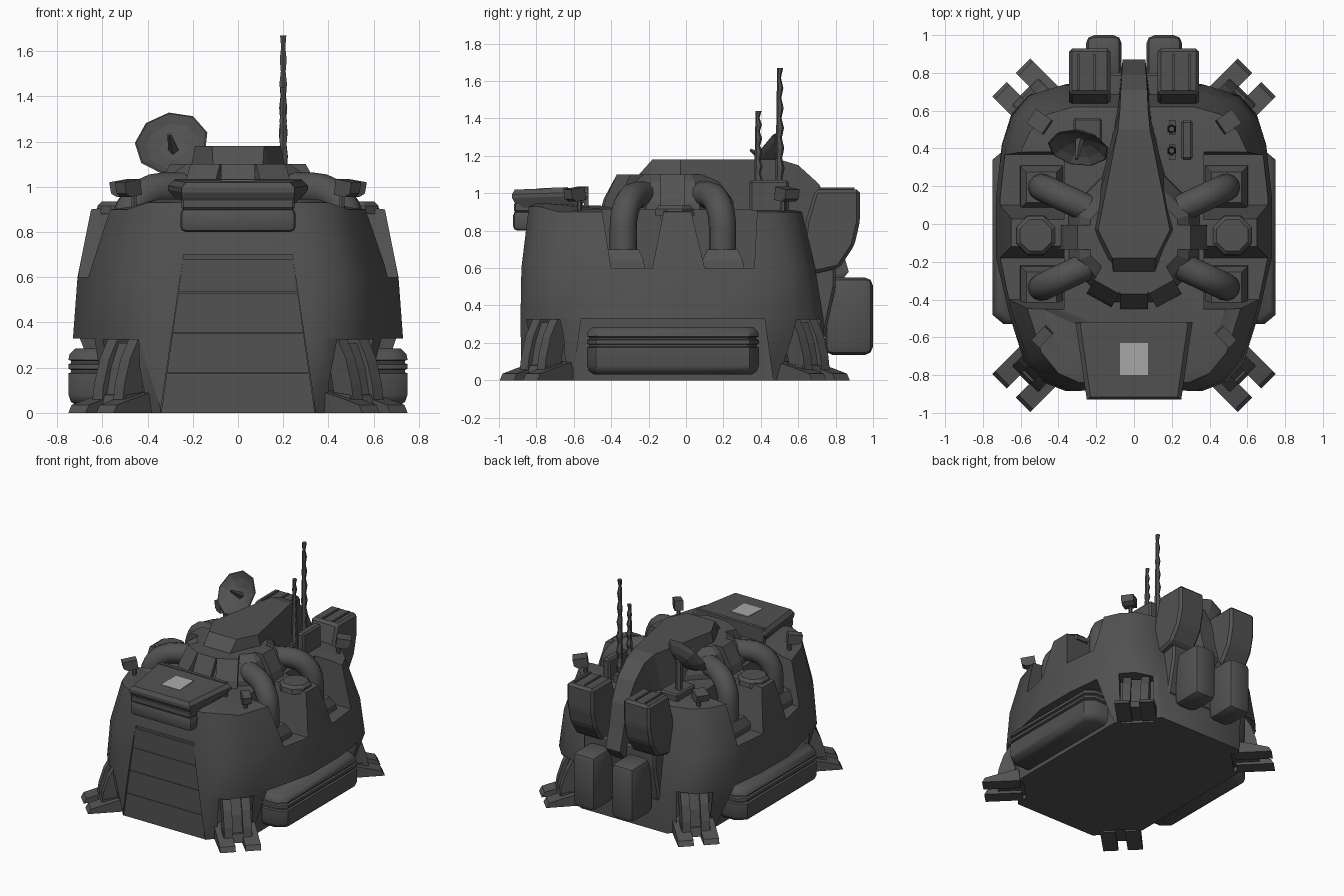
import bpy, bmesh, math
from mathutils import Vector

if "Cube" in bpy.data.objects:
    bpy.data.objects.remove(bpy.data.objects["Cube"])

def material(name, v):
    m = bpy.data.materials.new(name)
    m.diffuse_color = (v, v, v, 1)
    m.use_nodes = True
    m.node_tree.nodes["Principled BSDF"].inputs["Base Color"].default_value = m.diffuse_color
    return m
DARK, LIGHT = material("dark_grey", 0.085), material("light_panel", 0.4)

def loft(name, rings, mirror=False, bevel=0, seg=1, smooth=None, mat=DARK):
    """Skin a list of equal-length closed rings and cap both ends."""
    bm = bmesh.new()
    vs = [[bm.verts.new(p) for p in r] for r in rings]
    n = len(vs[0])
    for a, b in zip(vs, vs[1:]):
        for i in range(n):
            bm.faces.new((a[i], a[(i + 1) % n], b[(i + 1) % n], b[i]))
    bm.faces.new(vs[0]); bm.faces.new(vs[-1])
    bmesh.ops.recalc_face_normals(bm, faces=bm.faces)
    if bevel:
        bmesh.ops.bevel(bm, geom=bm.edges[:], offset=bevel, segments=seg, profile=0.5, affect='EDGES')
    me = bpy.data.meshes.new(name)
    bm.to_mesh(me); bm.free()
    me.materials.append(mat)
    ob = bpy.data.objects.new(name, me)
    bpy.context.collection.objects.link(ob)
    if mirror:
        ob.modifiers.new("mirror", 'MIRROR').use_mirror_merge = False
    if smooth:
        bpy.ops.object.select_all(action='DESELECT')
        ob.select_set(True)
        bpy.context.view_layer.objects.active = ob
        bpy.ops.object.shade_smooth_by_angle(angle=math.radians(smooth))
    return ob

def box(name, x0, x1, y0, y1, z0, z1, **k):
    return loft(name, [[(x0, y0, z), (x1, y0, z), (x1, y1, z), (x0, y1, z)] for z in (z0, z1)], **k)

def prism_x(name, prof, x0, x1, **k):          # (y, z) profile extruded along x
    return loft(name, [[(x, y, z) for y, z in prof] for x in (x0, x1)], **k)

def radial(name, prof, origin, ang, w0, hw, **k):  # (u, z) profile in a vertical plane at an angle
    d = Vector((math.cos(ang), math.sin(ang), 0)); s = Vector((-d.y, d.x, 0))
    o = Vector((*origin, 0))
    return loft(name, [[o + d * u + s * w + Vector((0, 0, z)) for u, z in prof]
                       for w in (w0 - hw, w0 + hw)], **k)

def circle(c, axis, r, n=8, turn=0.0):
    axis = Vector(axis).normalized()
    ref = Vector((0, 0, 1)) if abs(axis.z) < 0.99 else Vector((1, 0, 0))
    a = axis.cross(ref).normalized(); b = axis.cross(a)
    return [Vector(c) + r * (a * math.cos(t) + b * math.sin(t))
            for t in (turn + 2 * math.pi * i / n for i in range(n))]

# hull: stacked half outlines from front to back, mirrored; the front of the deck rises
def outline(half, z, rise=0):
    pts = [(x, y, z + (rise if y < -.73 else 0)) for x, y in half]
    return pts + [(-x, y, q) for x, y, q in reversed(pts)]
base = [(.34, -.88), (.43, -.77), (.51, -.67), (.60, -.55), (.63, -.2), (.63, .15), (.60, .42), (.52, .54), (.44, .64), (.36, .74)]
skirt = [(.36, -.885), (.49, -.835), (.585, -.72), (.66, -.48), (.73, -.18), (.73, .15), (.70, .42), (.65, .58), (.56, .68), (.38, .735)]
waist = [(.34, -.88), (.47, -.83), (.565, -.71), (.65, -.46), (.71, -.17), (.71, .13), (.68, .40), (.63, .55), (.54, .64), (.37, .69)]
rim = [(.29, -.84), (.40, -.79), (.49, -.68), (.57, -.43), (.65, -.14), (.65, .1), (.60, .38), (.55, .49), (.46, .58), (.32, .62)]
deck = [(x * .88, y * .94) for x, y in rim]
hull = loft("hull", [outline(base, 0), outline(skirt, .33), outline(waist, .6), outline(rim, .9, .03),
                     outline(deck, .91, .035)], smooth=38)

# hull cut-outs: pipe bays, pod recesses, leg wells, ramp recess
LEGS = [("front", (.65, -.895), -math.pi / 4), ("rear", (.65, .775), math.pi / 4)]
cutters = [
    prism_x("cut", [(-.48, 1.1), (-.40, .6), (-.18, .6), (-.08, 1.1)], .37, 1, mirror=True),
    prism_x("cut", [(-.02, 1.1), (.10, .6), (.365, .6), (.39, 1.1)], .37, 1, mirror=True),
    prism_x("cut", [(-.62, -.1), (-.56, .33), (.42, .33), (.48, -.1)], .57, 1, mirror=True),
    loft("cut", [[(-.345, y, -.01), (.345, y, -.01), (.24, y, .70), (-.24, y, .70)] for y in (-1, -.855)]),
]
for _, o, a in LEGS:
    cutters.append(radial("cut", [(-.30, -.1), (.3, -.1), (.3, .325), (-.27, .325)], o, a, 0, .12, mirror=True))
for c in cutters:
    c.hide_render = True
    m = hull.modifiers.new("cut", 'BOOLEAN')
    m.object, m.operation, m.solver = c, 'DIFFERENCE', 'EXACT'
bpy.context.view_layer.update()
hull.data = bpy.data.meshes.new_from_object(hull.evaluated_get(bpy.context.evaluated_depsgraph_get()))
hull.modifiers.clear()
for c in cutters:
    bpy.data.objects.remove(c)

# ramp door planks
for i in range(4):
    z0, z1 = .178 * i, .178 * i + (.175 if i < 3 else .145)
    w0, w1 = .34 - .1 * z0 / .7, .34 - .1 * z1 / .7
    loft("ramp_plank", [[(-w0, y, z0), (w0, y, z0), (w1, y, z1), (-w1, y, z1)] for y in (-.872, -.84)])

# front hood with light panel, and the drum box below it
loft("hood", [[(-f, yf, z - .01), (f, yf, z - .01), (r, yr, z), (-r, yr, z)] for f, yf, r, yr, z in
              [(.245, -.90, .26, -.56, .93), (.25, -.93, .31, -.52, .985), (.25, -.93, .31, -.52, 1.005),
               (.23, -.915, .285, -.53, 1.03)]])
loft("hood_light", [[(-.075, -.80, z - .007), (.075, -.80, z - .007), (.075, -.63, z), (-.075, -.63, z)]
                    for z in (1.02, 1.033)], mat=LIGHT)
box("hood_rear_lip", -.28, .28, -.545, -.52, .89, 1.035)
box("hood_drum", -.255, .255, -.925, -.72, .80, .905, bevel=.025, seg=2, smooth=35)
box("hood_drum_lid", -.25, .25, -.92, -.6, .90, .95, bevel=.008)

# side pods with a grooved lid
def pod_ring(z, d):
    x, y0, y1 = .75 - d, -.53 + d, .39 - d
    return [(.55, y0, z), (x - .06, y0, z), (x, y0 + .05, z), (x, y1 - .05, z), (x - .06, y1, z), (.55, y1, z)]
loft("side_pod", [pod_ring(*p) for p in [(.03, .04), (.05, .01), (.08, 0), (.175, 0), (.18, .012), (.19, .012),
     (.195, 0), (.215, 0), (.22, .012), (.23, .012), (.235, 0), (.26, .005), (.285, .03)]], mirror=True, smooth=40)

# landing legs: two toes, two curved rails, a centre strut and an ankle per corner
for name, o, a in LEGS:
    for s in (-1, 1):
        radial(name + "_toe", [(-.27, 0), (0, 0), (-.02, .035), (-.11, .06), (-.27, .10)], o, a, s * .088, .054, mirror=True)
        radial(name + "_leg_rail", [(-.10, .03), (-.115, .13), (-.15, .24), (-.20, .325), (-.29, .325),
                                    (-.25, .2), (-.21, .03)], o, a, s * .065, .03, mirror=True)
    radial(name + "_leg_strut", [(-.12, .02), (-.16, .2), (-.21, .31), (-.31, .31), (-.31, .02)], o, a, 0, .037, mirror=True)
    radial(name + "_ankle", [(-.10, .02), (-.12, .08), (-.3, .1), (-.3, .02)], o, a, 0, .1, mirror=True)

# turret: octagonal core, armour blocks around it
TC = (0, -.07)
loft("turret", [circle((*TC, z), (0, 0, 1), r, 8, math.pi / 8) for z, r in
                [(.86, .38), (.95, .37), (1.06, .31), (1.10, .25)]])
for deg in (-90, -61, -119, 0, 180):
    radial("turret_block", [(.18, .86), (.18, 1.1), (.30, 1.1), (.37, .97), (.40, .86)], TC,
           math.radians(deg), 0, .075 if deg % 180 else .065)

# spine: faceted canopy running back and down the rear
spine = [(-.26, 1.09, .11, -.24, .95, .12), (-.18, 1.18, .115, -.2, .95, .17), (-.03, 1.18, .19, -.03, .95, .235),
         (.5, 1.18, .085, .45, .86, .12), (.6, 1.15, .075, .48, .85, .11), (.71, 1.05, .07, .5, .8, .10),
         (.79, .90, .065, .5, .7, .10), (.83, .72, .06, .5, .62, .10), (.87, .58, .06, .5, .5, .11),
         (.74, .42, .05, .5, .42, .10)]
loft("spine", [[(-w, y, z), (w, y, z), (b, v, q), (-b, v, q)] for y, z, w, v, q, b in spine])

# exhaust pipes bending down into the side bays, with flared sockets
UP = Vector((0, 0, 1))
for s in (1, -1):
    p0, p1 = Vector((.18, -.07 + s * .12, 0)), Vector((.49, -.07 + s * .265, 0))
    d = (p1 - p0).normalized(); side = Vector((-d.y, d.x, 0))
    L = (p1 - p0).length; R = .17
    bend = [math.radians(15 * i) for i in range(7)]
    path = [(0, .99, 0)] + [(L - R + R * math.sin(t), .82 + R * math.cos(t), t) for t in bend] + [(L, .66, bend[-1])]
    rings = []
    for u, z, t in path:
        out = d * math.sin(t) + UP * math.cos(t)
        rings.append([p0 + d * u + UP * z + .073 * (out * math.cos(f) + side * math.sin(f))
                      for f in (2 * math.pi * i / 12 for i in range(12))])
    loft("exhaust_pipe", rings, mirror=True, smooth=40)
    loft("pipe_socket", [[p1 + Vector((x * h, y * h, z)) for x, y in ((-1, -1), (1, -1), (1, 1), (-1, 1))]
                         for z, h in ((.59, .115), (.64, .11), (.70, .08))], mirror=True)

# round hatches between the bays
loft("hatch", [circle((.52, -.06, z), (0, 0, 1), r, 8, math.pi / 8) for z, r in
               [(.88, .115), (.915, .11), (.935, .09)]], mirror=True)

# rear upper stowage boxes and lower tanks
prism_x("rear_box", [(.69, 1.02), (.93, 1.02), (.93, .85), (.90, .72), (.82, .6), (.60, .55), (.64, .85)],
        .125, .345, mirror=True, bevel=.018)
for x in (.21, .295):
    box("rear_box_rail", x - .006, x + .006, .71, .90, 1.01, 1.03, mirror=True)
box("rear_tank", .065, .255, .74, 1.0, .135, .55, mirror=True, bevel=.045, seg=2, smooth=35)
prism_x("rear_tank_rack", [(.60, .62), (.80, .62), (.80, .5), (.74, .22), (.60, .22)], -.30, .30, bevel=.015)

# deck equipment boxes
box("radio_box", .25, .31, .34, .55, .88, 1.07, bevel=.012)
for y in (.38, .51):
    box("antenna_base", .185, .22, y - .04, y + .04, .88, .97)
box("dish_base", -.32, -.17, .34, .56, .88, .96, bevel=.01)

# whip antennas built of stepped segments
for y, top in ((.385, 1.44), (.50, 1.67)):
    rings = []
    for i in range(15):
        t = i / 14
        rings.append(circle((.20, y + .003 * (-1) ** i, .92 + (top - .92) * t), (0, 0, 1),
                            .024 - .011 * t + .003 * (-1) ** i, 6))
    loft("whip_antenna", rings)

# dish with feed horn and mast
C, A = Vector((-.285, .45, 1.16)), Vector((-.15, -.85, .58)).normalized()
dish = [(-.012, .03), (.004, .09), (.035, .14), (.06, .165), (.062, .158), (.036, .12), (.012, .06), (.005, .02)]
loft("dish", [circle(C + A * h, A, r, 9) for h, r in dish])
loft("dish_feed", [circle(C + A * h, A, r, 4) for h, r in ((0, .025), (.13, .008))])
loft("dish_mast", [circle((-.27, .47, z), (0, 0, 1), .025, 6) for z in (.93, 1.17)])

# corner sensor heads on posts
for name, x, y, a, size in (("rear", .47, .52, .6, .045), ("front", .46, -.57, -.8, .03)):
    loft(name + "_sensor_post", [circle((x, y, z), (0, 0, 1), .014, 6) for z in (.86, 1.0)], mirror=True)
    radial(name + "_sensor_head", [(-.02, .965), (.05, .955), (.08, .97), (.09, 1.02), (-.01, 1.035)],
           (x, y), a, 0, size, mirror=True)
